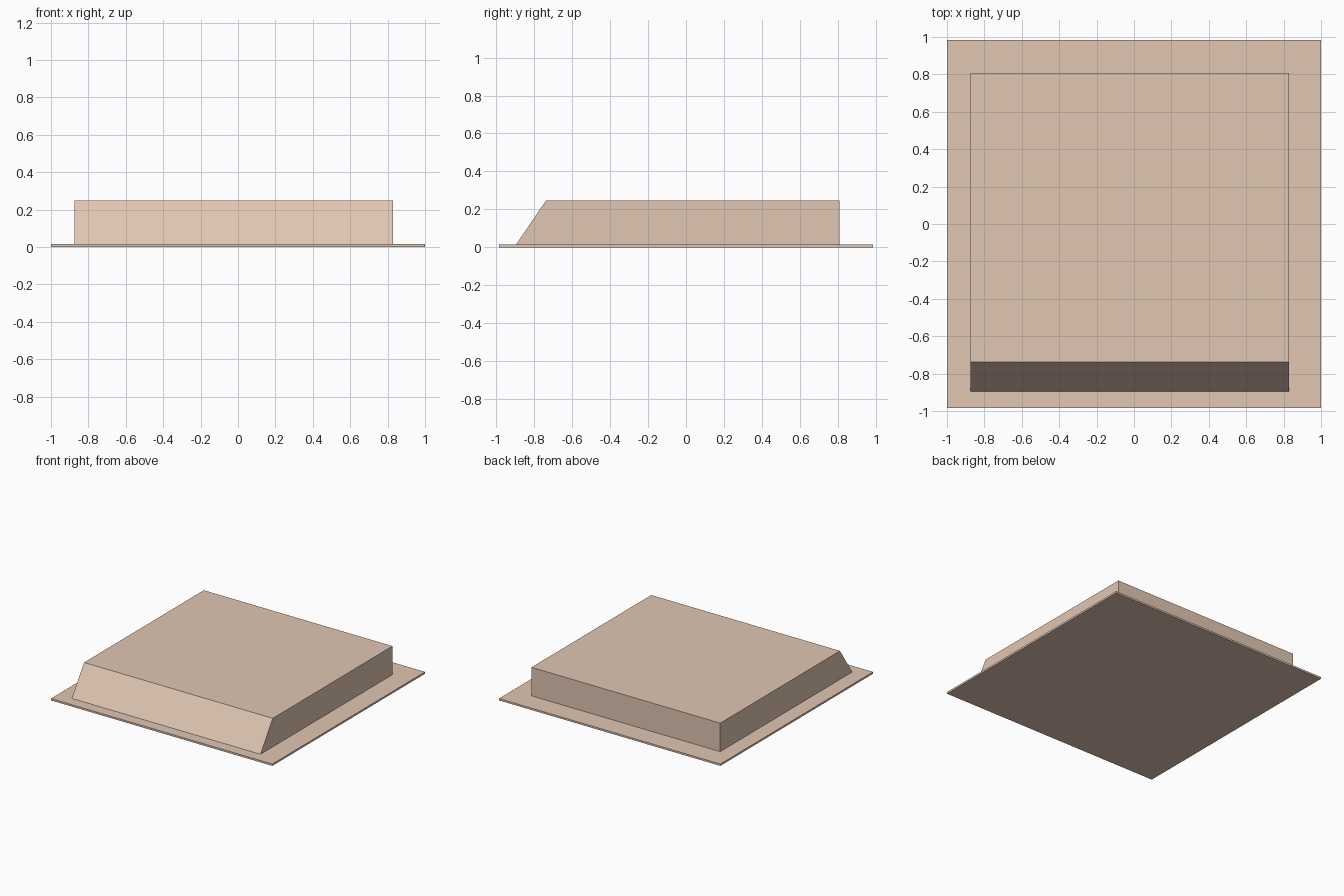
import bpy
import bmesh

if "Cube" in bpy.data.objects:
    bpy.data.objects.remove(bpy.data.objects["Cube"])

# Single beige colour for the whole model
beige = bpy.data.materials.new("warm beige")
beige.diffuse_color = (0.75, 0.565, 0.445, 1.0)
beige.use_nodes = True
beige.node_tree.nodes["Principled BSDF"].inputs["Base Color"].default_value = beige.diffuse_color


def extrude_profile(name, profile, x0, x1):
    """Extrude a (y, z) side profile along x into a closed solid."""
    bm = bmesh.new()
    face = bm.faces.new([bm.verts.new((x0, y, z)) for y, z in profile])
    ext = bmesh.ops.extrude_face_region(bm, geom=[face], use_keep_orig=True)
    verts = [g for g in ext["geom"] if isinstance(g, bmesh.types.BMVert)]
    bmesh.ops.translate(bm, verts=verts, vec=(x1 - x0, 0, 0))
    bmesh.ops.recalc_face_normals(bm, faces=bm.faces)
    mesh = bpy.data.meshes.new(name)
    bm.to_mesh(mesh)
    bm.free()
    mesh.materials.append(beige)
    obj = bpy.data.objects.new(name, mesh)
    bpy.context.collection.objects.link(obj)
    return obj


# Thin ground slab
extrude_profile("base_slab",
                [(-0.985, 0), (0.985, 0), (0.985, 0.015), (-0.985, 0.015)],
                -1.0, 1.0)

# Main block with a sloped front, slightly off-centre on the slab
extrude_profile("main_block",
                [(-0.895, 0.015), (0.808, 0.015), (0.808, 0.248), (-0.737, 0.248)],
                -0.875, 0.83)
